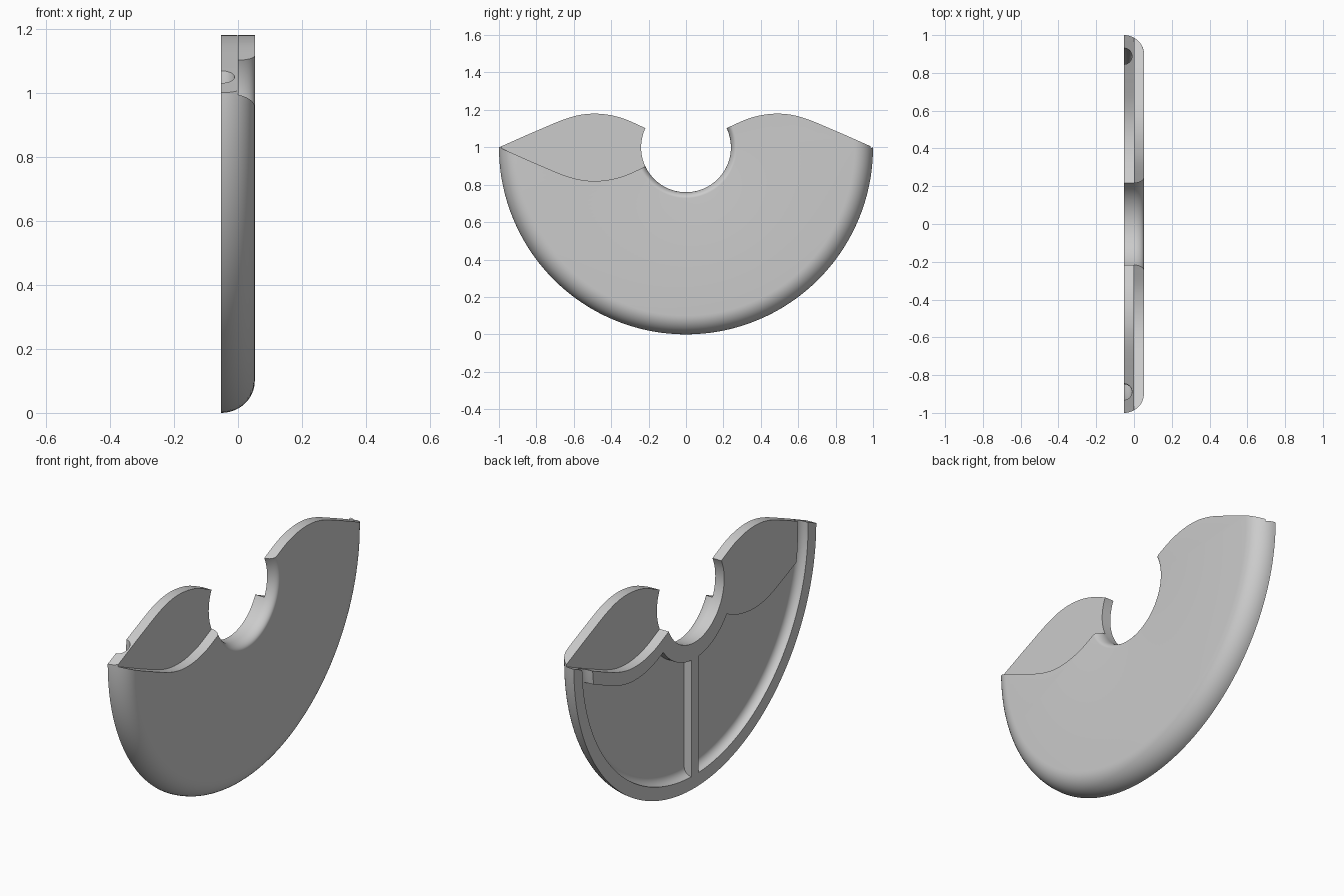
import bpy, bmesh
from math import sin, cos, pi, radians

if "Cube" in bpy.data.objects:
    bpy.data.objects.remove(bpy.data.objects["Cube"])

FACE, SPLIT, BACK = 0.0525, 0.0, -0.0525    # outer face, lap plane, open face (x)
STEPS = 180
GROOVE = 0.042

grey = bpy.data.materials.new("light_grey")
grey.use_nodes = True
grey.diffuse_color = (0.6, 0.6, 0.6, 1)
grey.node_tree.nodes["Principled BSDF"].inputs["Base Color"].default_value = (0.6, 0.6, 0.6, 1)


def make(name, bm):
    bmesh.ops.recalc_face_normals(bm, faces=bm.faces)
    mesh = bpy.data.meshes.new(name)
    bm.to_mesh(mesh)
    bm.free()
    mesh.materials.append(grey)
    obj = bpy.data.objects.new(name, mesh)
    bpy.context.collection.objects.link(obj)
    return obj


def lathe(name, profile, start=0, end=STEPS):
    """Turn a closed (radius, x) profile around the bore axis."""
    bm = bmesh.new()
    full = end - start == STEPS
    rings = []
    for i in range(start, end if full else end + 1):
        a = 2 * pi * i / STEPS
        rings.append([bm.verts.new((x, r * cos(a), 1 + r * sin(a))) for r, x in profile])
    n = len(profile)
    pairs = list(zip(rings, rings[1:])) + ([(rings[-1], rings[0])] if full else [])
    for p, q in pairs:
        for j in range(n):
            k = (j + 1) % n
            bm.faces.new((p[j], p[k], q[k], q[j]))
    if not full:
        bm.faces.new(rings[0])
        bm.faces.new(rings[-1])
    return make(name, bm)


def prism(name, outline, x0, x1):
    """Extrude a (y, z) outline along x."""
    bm = bmesh.new()
    face = bm.faces.new([bm.verts.new((x0, y, z)) for y, z in outline])
    new = bmesh.ops.extrude_face_region(bm, geom=[face])["geom"]
    bmesh.ops.translate(bm, vec=(x1 - x0, 0, 0),
                        verts=[v for v in new if isinstance(v, bmesh.types.BMVert)])
    return make(name, bm)


def cut(target, cutter):
    mod = target.modifiers.new("cut", 'BOOLEAN')
    mod.operation, mod.solver, mod.object = 'DIFFERENCE', 'EXACT', cutter
    cutter.hide_render = True
    bpy.context.view_layer.objects.active = target
    bpy.ops.object.modifier_apply(modifier=mod.name)
    bpy.data.objects.remove(cutter)


def spline(points, steps=8):
    """Smooth curve through the points."""
    out = []
    for i in range(1, len(points) - 2):
        a, b, c, d = points[i - 1:i + 3]
        for s in range(steps):
            t = s / steps
            out.append(tuple(0.5 * (2 * q + (r - p) * t + (2 * p - 5 * q + 4 * r - s4) * t * t
                                    + (3 * q - p - 3 * r + s4) * t ** 3)
                             for p, q, r, s4 in zip(a, b, c, d)))
    return out + [points[-2]]


# Height of the lap edge above the axis, from bore to rim
wave = spline([(0.08, 0.02), (0.15, 0.065), (0.24, 0.113), (0.36, 0.162), (0.49, 0.18),
               (0.62, 0.16), (0.8, 0.088), (1.0, 0.0), (1.1, -0.04)])


def above(front, back, drop=0.0):
    """Region above the lap edge; front and back are +1 for a tab, -1 for a recess."""
    edge = [(-1.2, 1 - drop)] + [(-y, 1 + front * h - drop) for y, h in reversed(wave)]
    edge += [(y, 1 + back * h - drop) for y, h in wave] + [(1.2, 1 - drop)]
    return edge + [(1.2, 2.3), (-1.2, 2.3)]


def arc(r, x, rr, rx, a0, a1, n=12):
    return [(r + rr * cos(radians(a0 + (a1 - a0) * i / n)),
             x + rx * sin(radians(a0 + (a1 - a0) * i / n))) for i in range(n + 1)]


# Turned disc with rounded outer edge and eased bore
profile = arc(0.9, BACK, 0.1, FACE - BACK, 0, 90) + arc(0.272, 0.0, 0.032, FACE, 90, 180)
shell = lathe("half_disc_cover", profile + [(0.24, BACK)])

# Half-lap edges: front tab behind the lap plane, back tab in front of it;
# the cutters overlap a little so nothing is left between them
cut(shell, prism("rear_lap_cutter", above(1, -1), -0.3, SPLIT))
cut(shell, prism("outer_lap_cutter", above(-1, 1), SPLIT - 0.001, 0.3))

# Hollow on the open side, divided by a centre rib
pocket = lathe("pocket_cutter", [(0.325, -0.2), (0.89 + GROOVE, -0.2)]
               + arc(0.89, BACK, GROOVE, GROOVE, 0, 90) + [(0.325, BACK + GROOVE)])
cut(pocket, prism("pocket_top", above(-1, -1, 0.07), -0.4, 0.2))
cut(pocket, prism("rib", [(-0.03, -0.2), (0.03, -0.2), (0.03, 1.2), (-0.03, 1.2)], -0.4, 0.2))
cut(shell, pocket)

# Round groove running from the hollow out through both ends
small = GROOVE - 0.0002
ring = arc(0.89, BACK, small, small, 0, 360, 32)[:-1]
for middle in (0, STEPS // 2):
    cut(shell, lathe("groove_cutter", ring, middle - 8, middle + 8))

bpy.ops.object.select_all(action='DESELECT')
shell.select_set(True)
bpy.context.view_layer.objects.active = shell
bpy.ops.object.shade_smooth_by_angle(angle=radians(30))
